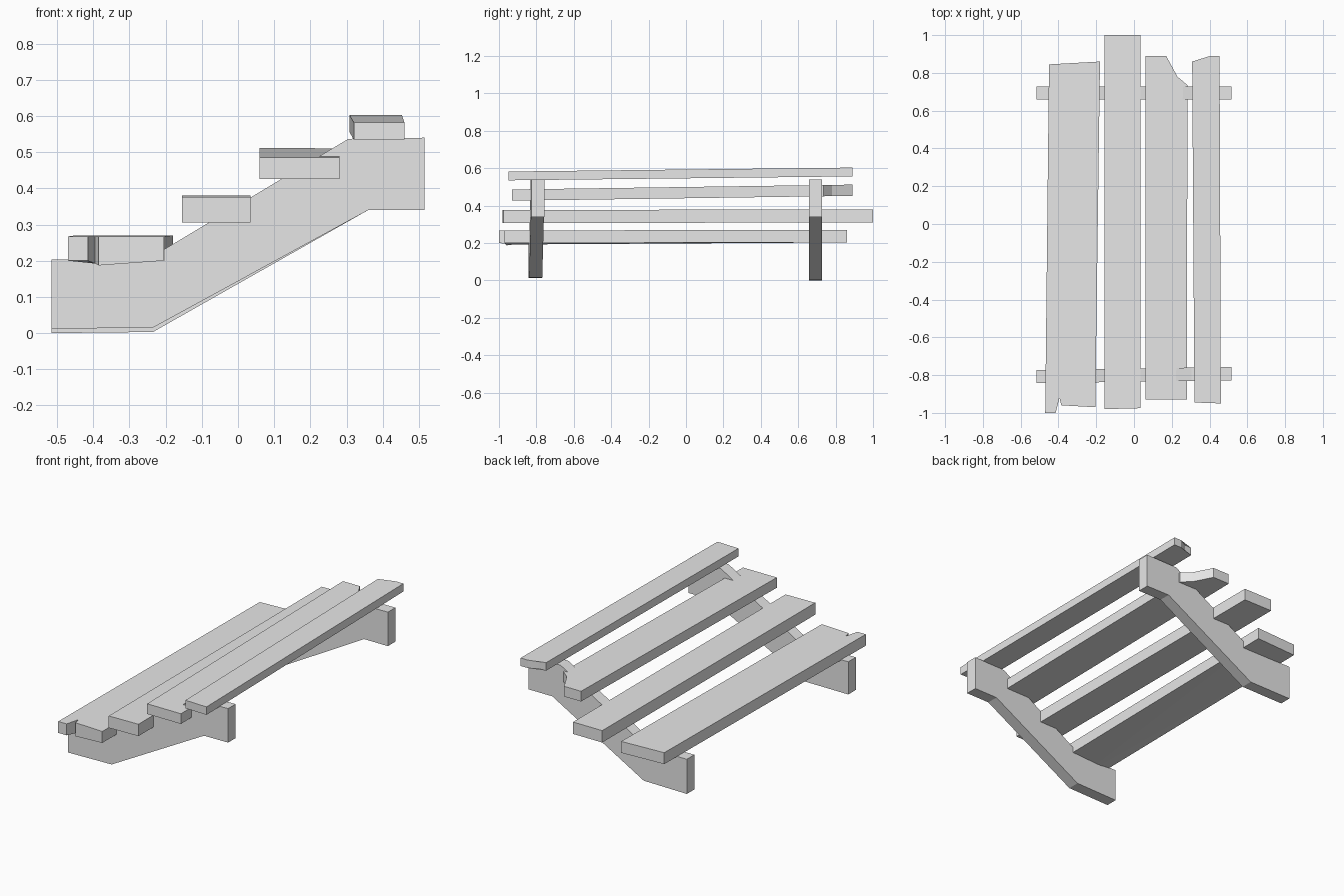
import bpy
import bmesh

cube = bpy.data.objects.get("Cube")
if cube:
    bpy.data.objects.remove(cube, do_unlink=True)

wood = bpy.data.materials.new("plain_grey")
wood.use_nodes = True
GREY = (0.8, 0.8, 0.8, 1)
wood.diffuse_color = GREY
wood.node_tree.nodes["Principled BSDF"].inputs["Base Color"].default_value = GREY


def prism(name, side_a, side_b):
    """Solid between two matching outlines."""
    bm = bmesh.new()
    a = [bm.verts.new(p) for p in side_a]
    b = [bm.verts.new(p) for p in side_b]
    caps = [bm.faces.new(a), bm.faces.new(b)]
    n = len(a)
    for i in range(n):
        j = (i + 1) % n
        bm.faces.new((a[i], a[j], b[j], b[i]))
    bmesh.ops.triangulate(bm, faces=caps)
    bmesh.ops.recalc_face_normals(bm, faces=bm.faces)
    mesh = bpy.data.meshes.new(name)
    bm.to_mesh(mesh)
    bm.free()
    mesh.materials.append(wood)
    obj = bpy.data.objects.new(name, mesh)
    bpy.context.collection.objects.link(obj)
    return obj


def plank(name, outline, front_z, back_z, thick, sag={}):
    """Board rising from front_z to back_z, with the underside lowered at sag points."""
    y0 = min(p[1] for p in outline)
    y1 = max(p[1] for p in outline)
    low = []
    for x, y in outline:
        low.append((x, y, front_z + (back_z - front_z) * (y - y0) / (y1 - y0)))
    top = [(x, y, z + thick) for x, y, z in low]
    for i, drop in sag.items():
        x, y, z = low[i]
        low[i] = (x, y, z - drop)
    return prism(name, low, top)


# Sloping side supports, slightly turned
def support(name, y, yaw, foot, width=0.07):
    profile = [(-0.515, foot), (-0.235, foot + 0.003), (0.36, 0.34),
               (0.515, 0.34), (0.515, 0.54), (0.305, 0.537),
               (-0.25, 0.204), (-0.515, 0.204)]
    near = [(x, y + yaw * x, z) for x, z in profile]
    prism(name, near, [(x, v + width, z) for x, v, z in near])


support("front_support", -0.835, 0.015, 0.012)
support("back_support", 0.658, 0, 0)

# Rough-cut planks, lowest to highest
plank("lowest_plank",
      [(-0.47, -1), (-0.415, -1), (-0.395, -0.92), (-0.385, -0.96),
       (-0.205, -0.97), (-0.18, 0.86), (-0.45, 0.845)],
      0.2, 0.203, 0.067, {2: 0.008, 3: 0.013})
plank("second_plank",
      [(-0.155, -0.98), (0.035, -0.975), (0.035, 1), (-0.155, 1)],
      0.306, 0.31, 0.07)
plank("third_plank",
      [(0.06, -0.93), (0.28, -0.93), (0.283, 0.735), (0.23, 0.78),
       (0.17, 0.89), (0.06, 0.89)],
      0.426, 0.452, 0.06)
plank("top_plank",
      [(0.32, -0.945), (0.46, -0.95), (0.453, 0.89), (0.405, 0.89),
       (0.355, 0.862), (0.308, 0.86)],
      0.535, 0.556, 0.047)
